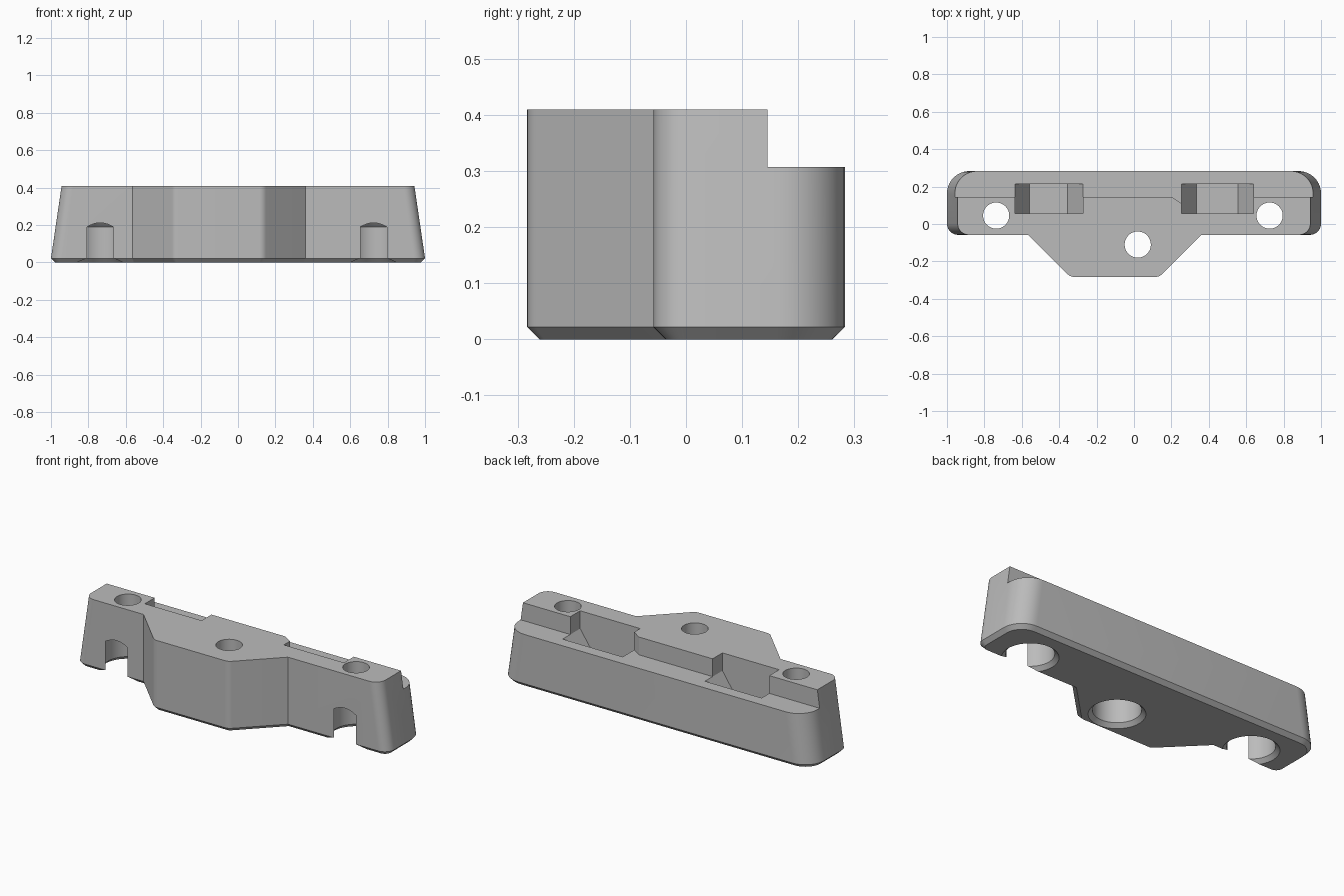
import bpy, bmesh, math
from mathutils import Vector

if "Cube" in bpy.data.objects:
    bpy.data.objects.remove(bpy.data.objects["Cube"], do_unlink=True)

grey = bpy.data.materials.new("light grey")
grey.use_nodes = True
grey.diffuse_color = (0.5, 0.5, 0.5, 1)
grey.node_tree.nodes["Principled BSDF"].inputs["Base Color"].default_value = (0.5, 0.5, 0.5, 1)

TOP, LEDGE, CHAMFER = 0.41, 0.307, 0.022
STEP_Y = 0.145


def loft(name, loops):
    """Closed solid through a stack of equal-length point loops."""
    bm = bmesh.new()
    rings = [[bm.verts.new(p) for p in loop] for loop in loops]
    n = len(rings[0])
    for low, high in zip(rings, rings[1:]):
        for i in range(n):
            j = (i + 1) % n
            bm.faces.new((low[i], low[j], high[j], high[i]))
    bm.faces.new(rings[0][::-1])
    bm.faces.new(rings[-1])
    bmesh.ops.recalc_face_normals(bm, faces=bm.faces)
    mesh = bpy.data.meshes.new(name)
    bm.to_mesh(mesh)
    bm.free()
    obj = bpy.data.objects.new(name, mesh)
    bpy.context.collection.objects.link(obj)
    mesh.materials.append(grey)
    return obj


def rounded(corners, steps=10):
    """Outline whose corners (x, y, radius) are replaced by arcs."""
    out = []
    for i, (x, y, r) in enumerate(corners):
        p = Vector((x, y))
        if r == 0:
            out.append(p)
            continue
        a = (Vector(corners[i - 1][:2]) - p).normalized()
        b = (Vector(corners[(i + 1) % len(corners)][:2]) - p).normalized()
        half = a.angle(b) / 2
        centre = p + (a + b).normalized() * (r / math.sin(half))
        start = p + a * (r / math.tan(half)) - centre
        end = p + b * (r / math.tan(half)) - centre
        sweep = start.angle(end)
        for k in range(steps + 1):
            t = k / steps
            out.append(centre + (start * math.sin((1 - t) * sweep)
                                 + end * math.sin(t * sweep)) / math.sin(sweep))
    return out


def inset(points, d):
    """Move a counter-clockwise outline inward by d."""
    out = []
    for i, p in enumerate(points):
        e = (p - points[i - 1]).normalized()
        f = (points[(i + 1) % len(points)] - p).normalized()
        n1, n2 = Vector((-e.y, e.x)), Vector((-f.y, f.x))
        out.append(p + (n1 + n2) * (d / (1 + n1.dot(n2))))
    return out


def prism_z(name, outline, z0, z1):
    return loft(name, [[(x, y, z) for x, y in outline] for z in (z0, z1)])


def cut(body, cutter):
    mod = body.modifiers.new("cut", 'BOOLEAN')
    mod.operation, mod.solver, mod.object = 'DIFFERENCE', 'EXACT', cutter
    bpy.context.view_layer.objects.active = body
    bpy.ops.object.modifier_apply(modifier=mod.name)
    bpy.data.objects.remove(cutter, do_unlink=True)


# Body: rounded bar with a trapezoid nose, tapered ends and chamfered base
outline = rounded([
    (-1, -0.058, 0.06), (-0.565, -0.058, 0), (-0.34, -0.283, 0.05),
    (0.135, -0.283, 0.05), (0.36, -0.058, 0), (1, -0.058, 0.06),
    (1, 0.283, 0.12), (-1, 0.283, 0.12)])


def tapered(p):
    return p.x - math.copysign(0.057, p.x) if abs(p.x) > 0.7 else p.x


body = loft("bracket_body", [
    [(p.x, p.y, 0) for p in inset(outline, CHAMFER)],
    [(p.x, p.y, CHAMFER) for p in outline],
    [(tapered(p), p.y, TOP) for p in outline]])

# Rear ledge
cut(body, prism_z("ledge_cutter", [(-2, STEP_Y), (2, STEP_Y), (2, 1), (-2, 1)], LEDGE, 1))

# Pockets with straight upper walls and sloping lower walls
for left, floor_left, floor_right, right in ((-0.635, -0.56, -0.355, -0.272),
                                             (0.255, 0.335, 0.555, 0.64)):
    section = [(left, 0.6), (left, LEDGE), (floor_left, 0.185),
               (floor_right, 0.185), (right, LEDGE), (right, 0.6)]
    cut(body, loft("pocket_cutter", [[(x, y, z) for x, z in section] for y in (0.055, 0.215)]))

# Bevelled corner beside one pocket
cut(body, prism_z("corner_cutter", [(0.2, STEP_Y), (0.27, 0.1), (0.27, 0.16), (0.2, 0.16)], LEDGE, 1))

# Screw holes: flared mouth, wide bore, cone and narrow shaft
PROFILE = ((0.169, -CHAMFER), (0.125, CHAMFER), (0.125, 0.19), (0.07, 0.245), (0.07, 0.6))
for cx, cy in ((-0.737, 0.045), (0.725, 0.045), (0.02, -0.11)):
    ring = [2 * math.pi * k / 48 for k in range(48)]
    cut(body, loft("hole_cutter", [
        [(cx + r * math.cos(a), cy + r * math.sin(a), z) for a in ring] for r, z in PROFILE]))

bpy.ops.object.select_all(action='DESELECT')
body.select_set(True)
bpy.context.view_layer.objects.active = body
bpy.ops.object.shade_smooth_by_angle(angle=math.radians(25))
